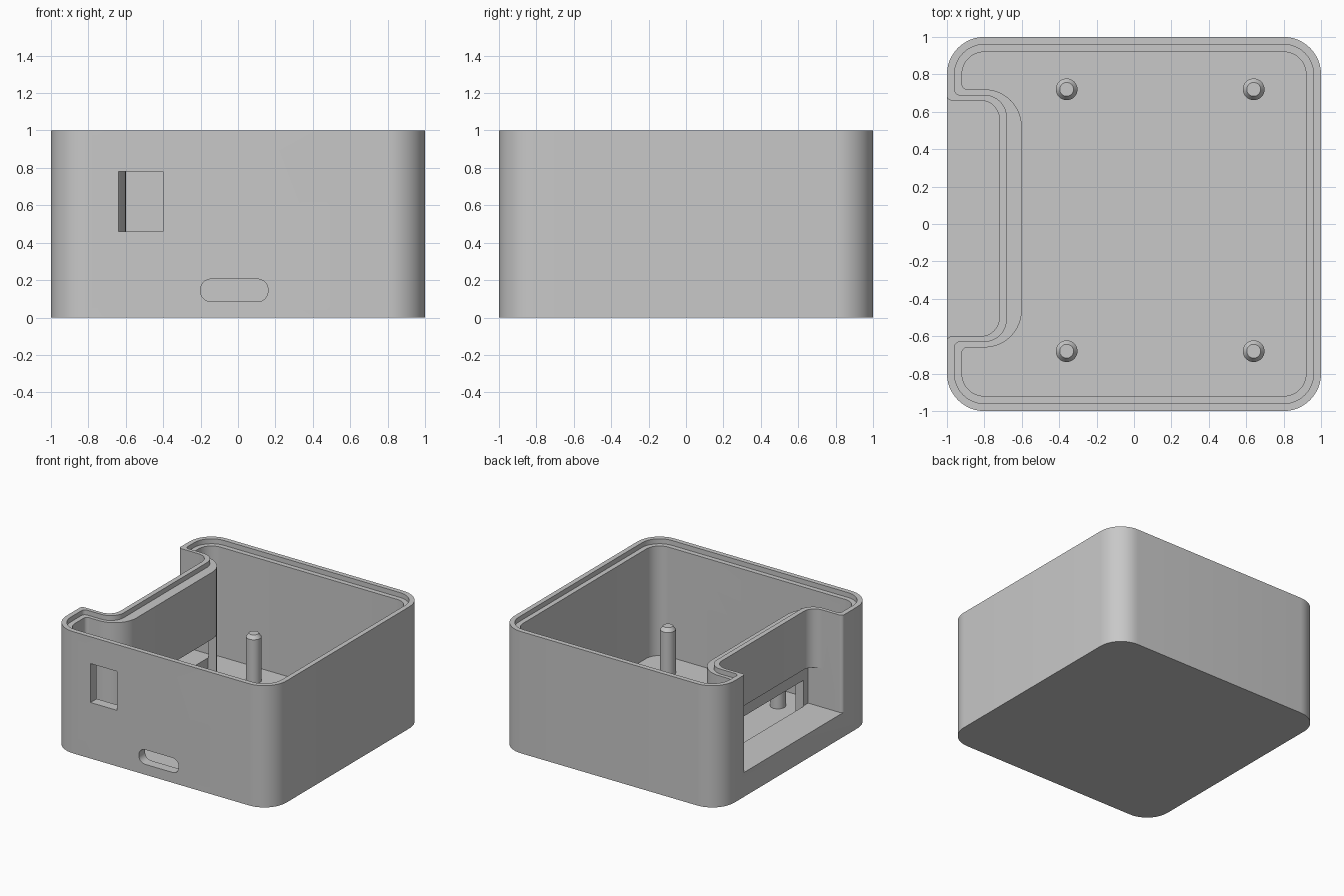
import bpy, bmesh
from math import sin, cos, pi, radians
from mathutils import Vector

if "Cube" in bpy.data.objects:
    bpy.data.objects.remove(bpy.data.objects["Cube"], do_unlink=True)

grey = bpy.data.materials.new("matte_grey")
grey.use_nodes = True
colour = (0.58, 0.58, 0.58, 1)
grey.diffuse_color = colour
grey.node_tree.nodes["Principled BSDF"].inputs["Base Color"].default_value = colour


def rounded(corners, steps=12):
    """Outline from right-angled (x, y, radius) corners, each turned into an arc."""
    points = []
    for i, (x, y, r) in enumerate(corners):
        p = Vector((x, y))
        if r == 0:
            points.append(p)
            continue
        d1 = (Vector(corners[i - 1][:2]) - p).normalized()
        d2 = (Vector(corners[(i + 1) % len(corners)][:2]) - p).normalized()
        centre = p + (d1 + d2) * r
        for k in range(steps + 1):
            t = pi / 2 * k / steps
            points.append(centre - (d2 * cos(t) + d1 * sin(t)) * r)
    return points


def new_object(name, bm):
    bmesh.ops.recalc_face_normals(bm, faces=bm.faces)
    mesh = bpy.data.meshes.new(name)
    bm.to_mesh(mesh)
    bm.free()
    mesh.materials.append(grey)
    obj = bpy.data.objects.new(name, mesh)
    bpy.context.collection.objects.link(obj)
    return obj


def prism(name, points, low, high, axis="z"):
    """Closed prism along z, or along y when the outline is drawn in x and z."""
    bm = bmesh.new()
    rings = []
    for h in (low, high):
        rings.append([bm.verts.new((p.x, p.y, h) if axis == "z" else (p.x, h, p.y)) for p in points])
        bm.faces.new(rings[-1])
    bottom, top = rings
    for i in range(len(points)):
        bm.faces.new((bottom[i - 1], bottom[i], top[i], top[i - 1]))
    return new_object(name, bm)


def rect(x0, x1, y0, y1, r=0):
    return rounded([(x0, y0, r), (x1, y0, r), (x1, y1, r), (x0, y1, r)])


def inner_outline(a, r, notch_x, low, high, notch_r):
    """Rounded square with a bay pushed in from the -x side."""
    return rounded([(-a, -a, r), (a, -a, r), (a, a, r), (-a, a, r),
                    (-a, high, 0.03), (notch_x, high, notch_r),
                    (notch_x, low, notch_r), (-a, low, 0.03)])


def select(obj):
    bpy.ops.object.select_all(action="DESELECT")
    obj.select_set(True)
    bpy.context.view_layer.objects.active = obj


def cut(target, cutter):
    cutter.hide_render = True
    mod = target.modifiers.new("cut", "BOOLEAN")
    mod.operation, mod.solver, mod.object = "DIFFERENCE", "EXACT", cutter
    select(target)
    bpy.ops.object.modifier_apply(modifier=mod.name)
    bpy.data.objects.remove(cutter, do_unlink=True)


FLOOR, SILL, LOW, HIGH = 0.06, 0.2, -0.6, 0.66

# Shell with cavity and the lid groove round the rim
case = prism("case_shell", rect(-1, 1, -1, 1, 0.2), 0, 1)
cut(case, prism("cavity", inner_outline(0.92, 0.12, -0.6, LOW - 0.06, HIGH + 0.06, 0.2), FLOOR, 1.2))
cut(case, prism("groove", inner_outline(0.96, 0.16, -0.68, LOW - 0.03, HIGH + 0.03, 0.12), 0.96, 1.3))

# Side bay, with flared mouth and rounded inner corners
edge = -1.002
bay = rounded([(-1.1, LOW - 0.1, 0), (edge, LOW - 0.1, 0), (edge, LOW, 0.03), (-0.72, LOW, 0.1),
               (-0.72, HIGH, 0.1), (edge, HIGH, 0.03), (edge, HIGH + 0.1, 0), (-1.1, HIGH + 0.1, 0)])
cut(case, prism("bay", bay, SILL, 1.4))

# Square pocket low in the bay and its opening to the cavity
cut(case, prism("pocket", rect(-0.9, -0.69, LOW, HIGH), SILL, 0.52))
cut(case, prism("opening", rect(-0.695, -0.5, LOW + 0.06, HIGH - 0.06), FLOOR, 0.41))

# Front window and rounded cable slot
cut(case, prism("window", rect(-0.64, -0.4, 0.46, 0.78), -1.1, -0.85, "y"))
cut(case, prism("slot", rect(-0.2, 0.16, 0.085, 0.205, 0.055), -1.1, -0.85, "y"))
select(case)
bpy.ops.object.shade_smooth_by_angle(angle=radians(25))

# Four mounting posts with tapered tips
for side, x in (("right", -0.36), ("left", 0.64)):
    for end, y in (("front", -0.68), ("back", 0.72)):
        bm = bmesh.new()
        for r0, r1, z0, z1 in ((0.058, 0.058, FLOOR, 0.42), (0.058, 0.037, 0.42, 0.45)):
            part = bmesh.ops.create_cone(bm, cap_ends=True, segments=32, radius1=r0,
                                         radius2=r1, depth=z1 - z0)["verts"]
            bmesh.ops.translate(bm, vec=(x, y, (z0 + z1) / 2), verts=part)
        post = new_object(f"{end}_{side}_post", bm)
        select(post)
        bpy.ops.object.shade_smooth_by_angle(angle=radians(30))
